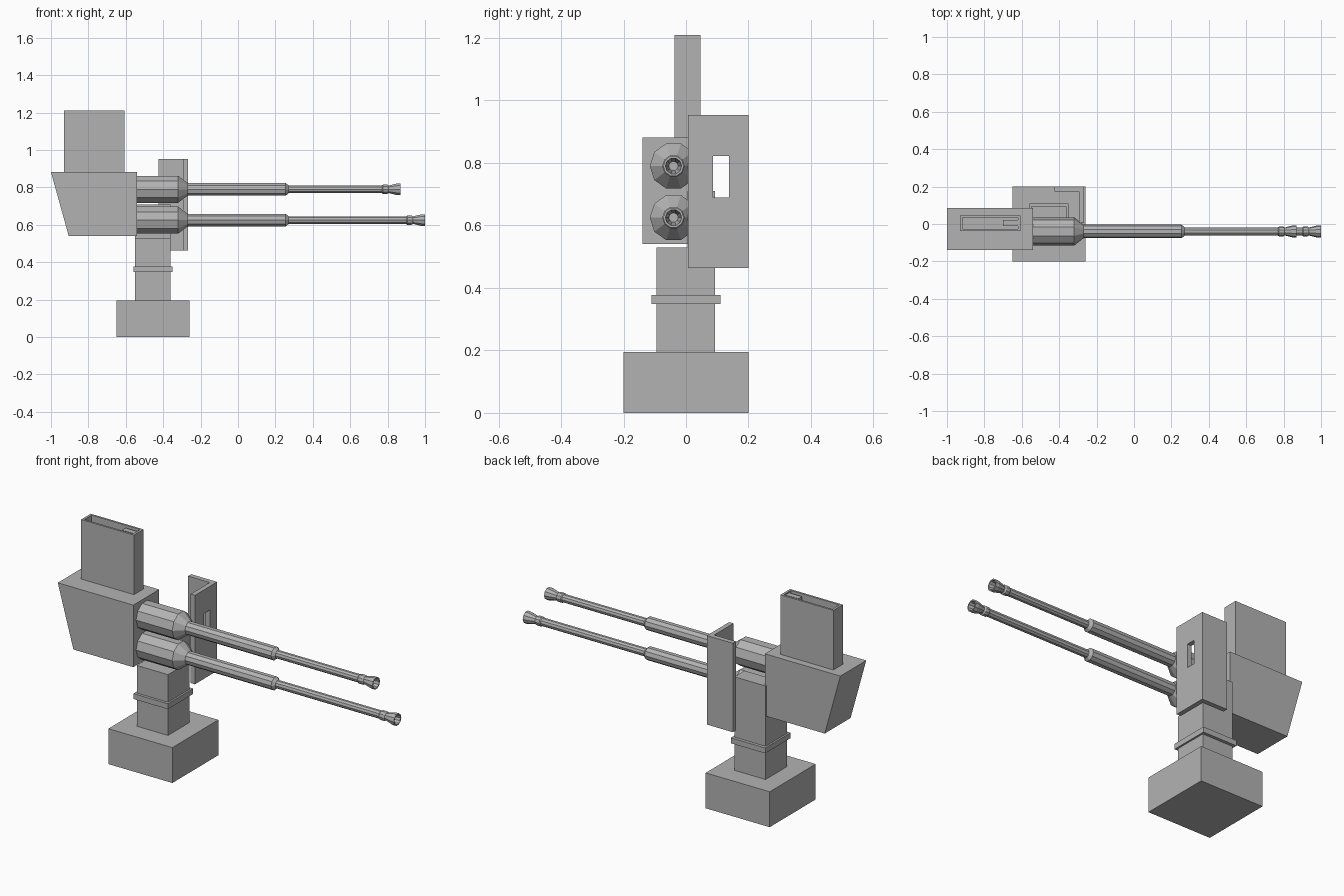
import bpy, bmesh
from math import cos, sin, pi

if "Cube" in bpy.data.objects:
    bpy.data.objects.remove(bpy.data.objects["Cube"])

# Dark grey metal
metal = bpy.data.materials.new("dark_metal")
metal.diffuse_color = (0.45, 0.45, 0.45, 1)
metal.use_nodes = True
metal.node_tree.nodes["Principled BSDF"].inputs["Base Color"].default_value = metal.diffuse_color


def finish(name, bm):
    bmesh.ops.recalc_face_normals(bm, faces=bm.faces)
    mesh = bpy.data.meshes.new(name)
    bm.to_mesh(mesh)
    bm.free()
    mesh.materials.append(metal)
    ob = bpy.data.objects.new(name, mesh)
    bpy.context.collection.objects.link(ob)
    return ob


def prism(name, profile, axis, a, b):
    """Extrude a 2D profile along an axis from a to b."""
    def place(p, t):
        co = list(p)
        co.insert(axis, t)
        return co
    bm = bmesh.new()
    lo = [bm.verts.new(place(p, a)) for p in profile]
    hi = [bm.verts.new(place(p, b)) for p in profile]
    bm.faces.new(lo)
    bm.faces.new(hi)
    n = len(profile)
    for i in range(n):
        j = (i + 1) % n
        bm.faces.new((lo[i], lo[j], hi[j], hi[i]))
    return finish(name, bm)


def box(name, x, y, z):
    return prism(name, [(x[0], y[0]), (x[1], y[0]), (x[1], y[1]), (x[0], y[1])], 2, *z)


def cut(ob, cutter):
    mod = ob.modifiers.new("cut", 'BOOLEAN')
    mod.operation = 'DIFFERENCE'
    mod.solver = 'EXACT'
    mod.object = cutter
    cutter.hide_render = True
    cutter.hide_set(True)


def lathe_x(name, profile, y, z, sides=10):
    """Revolve (x, radius) points around a line parallel to x."""
    bm = bmesh.new()
    rings = [[bm.verts.new((x, y + r * cos(2 * pi * i / sides), z + r * sin(2 * pi * i / sides)))
              for i in range(sides)] for x, r in profile]
    for p, q in zip(rings, rings[1:]):
        for i in range(sides):
            j = (i + 1) % sides
            bm.faces.new((p[i], p[j], q[j], q[i]))
    bm.faces.new(rings[0])
    bm.faces.new(rings[-1])
    return finish(name, bm)


# Pedestal: base, stepped post and collar
box("base", (-0.65, -0.26), (-0.2, 0.2), (0, 0.195))
prism("post", [(-0.095, 0.19), (0.093, 0.19), (0.093, 0.71), (0.005, 0.71),
               (0.005, 0.53), (-0.095, 0.53)], 0, -0.55, -0.36)
box("collar", (-0.56, -0.35), (-0.11, 0.11), (0.348, 0.378))

# Receiver with slanted rear
prism("receiver", [(-0.905, 0.54), (-0.54, 0.54), (-0.54, 0.882), (-1.0, 0.882)],
      1, -0.14, 0.085)

# Open-topped magazine with a round showing at the front
magazine = box("magazine", (-0.93, -0.608), (-0.037, 0.046), (0.875, 1.21))
cut(magazine, box("magazine_cutter", (-0.917, -0.621), (-0.026, 0.035), (0.9, 1.3)))
box("magazine_round", (-0.70, -0.62), (-0.011, 0.021), (1.17, 1.203))

# L-shaped shield with viewing slot
shield = prism("shield", [(-0.267, 0.006), (-0.267, 0.2), (-0.425, 0.2),
                          (-0.425, 0.173), (-0.293, 0.173), (-0.293, 0.006)],
               2, 0.463, 0.953)
cut(shield, box("slot_cutter", (-0.35, -0.2), (0.087, 0.137), (0.69, 0.822)))

# Twin barrels, the lower one longer, with flared hollow muzzles
for name, z, end in (("upper_barrel", 0.79, 0.87), ("lower_barrel", 0.625, 1.0)):
    lathe_x(name, [(-0.55, 0.076), (-0.32, 0.076), (-0.27, 0.036), (0.255, 0.036),
                   (0.27, 0.022), (end - 0.10, 0.022), (end - 0.095, 0.026),
                   (end - 0.072, 0.026), (end - 0.065, 0.021), (end - 0.018, 0.033),
                   (end, 0.033), (end, 0.026), (end - 0.06, 0.015)], -0.04, z)
